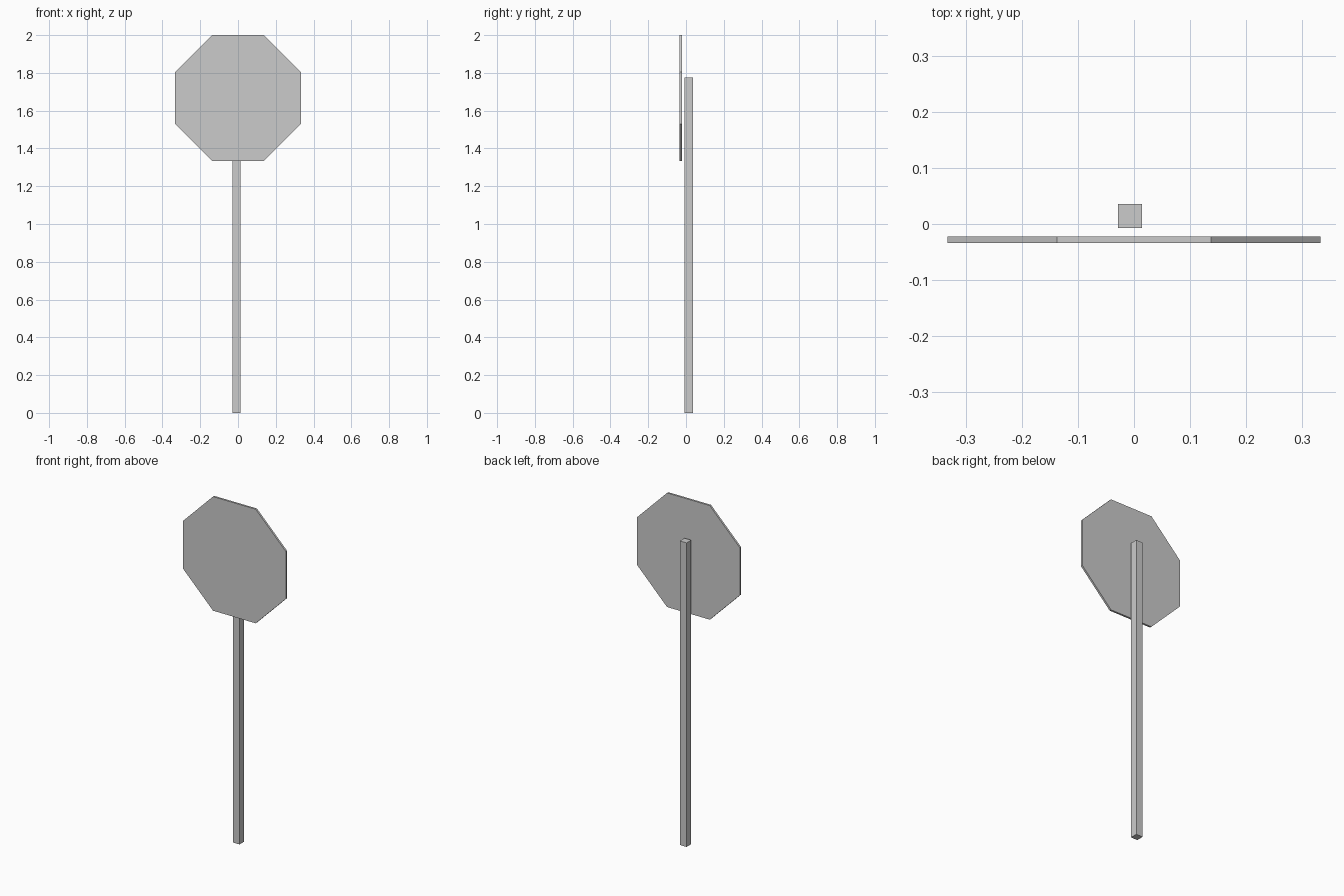
import bpy
import math

if "Cube" in bpy.data.objects:
    bpy.data.objects.remove(bpy.data.objects["Cube"])

# Square post, slightly left of centre, standing behind the sign
bpy.ops.mesh.primitive_cube_add(size=1, location=(-0.007, 0.0143, 0.8875))
post = bpy.context.object
post.name = "post"
post.scale = (0.043, 0.043, 1.775)
bpy.ops.object.transform_apply(location=False, rotation=False, scale=True)

# Thin octagonal sign plate, flat sides up, facing the front
apothem = 0.333
bpy.ops.mesh.primitive_cylinder_add(
    vertices=8, radius=apothem / math.cos(math.pi / 8), depth=0.0115)
plate = bpy.context.object
plate.name = "sign_plate"
plate.rotation_euler = (0, 0, math.pi / 8)
bpy.ops.object.transform_apply(location=False, rotation=True, scale=False)
plate.rotation_euler = (math.pi / 2, 0, 0)
bpy.ops.object.transform_apply(location=False, rotation=True, scale=False)
plate.location = (0, -0.028, 2 - apothem)
